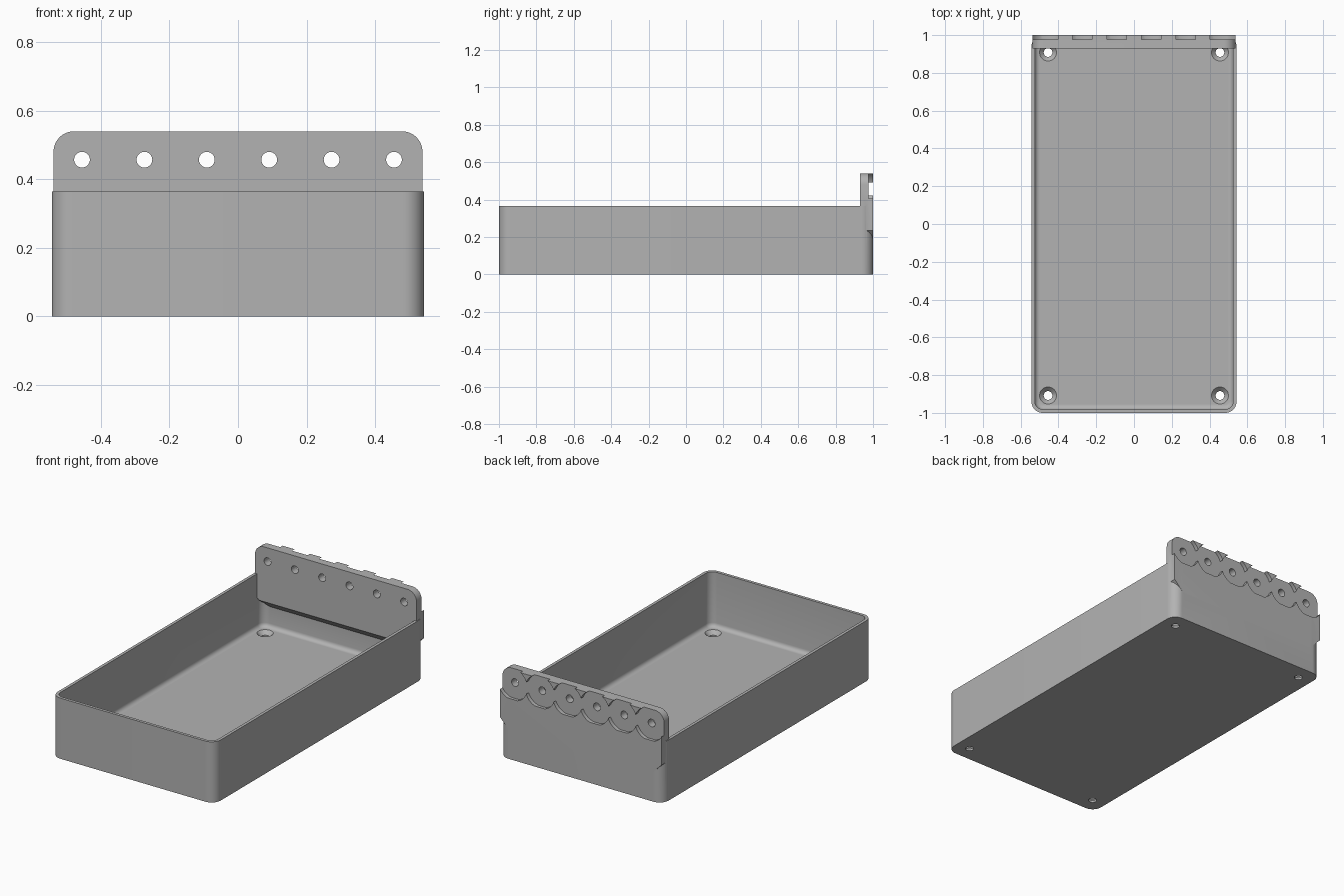
import bpy, bmesh, math
from mathutils import Vector

if "Cube" in bpy.data.objects:
    bpy.data.objects.remove(bpy.data.objects["Cube"])

grey = bpy.data.materials.new("plain grey")
grey.use_nodes = True
COLOUR = (0.45, 0.45, 0.45, 1)
grey.diffuse_color = COLOUR
grey.node_tree.nodes["Principled BSDF"].inputs["Base Color"].default_value = COLOUR

HX, HY, TOP = 0.543, 1.0, 0.365      # tray half sizes and rim height
WALL, FLOOR, FILLET = 0.018, 0.035, 0.025
PLATE_HX, PLATE_TOP, PLATE_Y = 0.538, 0.54, 0.93
HOLE_Z, HOLE_R, PITCH = 0.457, 0.023, 0.182


def loft(name, rings):
    """Closed solid through a stack of equal-length rings."""
    bm = bmesh.new()
    loops = [[bm.verts.new(p) for p in ring] for ring in rings]
    for a, b in zip(loops, loops[1:]):
        for i in range(len(a)):
            j = (i + 1) % len(a)
            bm.faces.new((a[i], a[j], b[j], b[i]))
    bm.faces.new(loops[0])
    bm.faces.new(loops[-1])
    bmesh.ops.recalc_face_normals(bm, faces=bm.faces)
    mesh = bpy.data.meshes.new(name)
    bm.to_mesh(mesh)
    bm.free()
    mesh.materials.append(grey)
    obj = bpy.data.objects.new(name, mesh)
    bpy.context.collection.objects.link(obj)
    return obj


def arc(cx, cy, r, start, end, n):
    steps = [math.radians(start + (end - start) * i / n) for i in range(n + 1)]
    return [(cx + r * math.cos(a), cy + r * math.sin(a)) for a in steps]


def rounded_ring(hx, hy, r, z):
    pts = []
    for k, (sx, sy) in enumerate([(1, 1), (-1, 1), (-1, -1), (1, -1)]):
        pts += arc(sx * (hx - r), sy * (hy - r), r, 90 * k, 90 * k + 90, 10)
    return [Vector((x, y, z)) for x, y in pts]


def circle(x, y, r, n=40):
    return arc(x, y, r, 0, 360, n)[:-1]


def prism_y(name, pts, y0, y1):
    return loft(name, [[(x, y, z) for x, z in pts] for y in (y0, y1)])


def combine(target, tool, operation):
    mod = target.modifiers.new(operation, "BOOLEAN")
    mod.operation, mod.solver, mod.object = operation, "EXACT", tool
    bpy.context.view_layer.objects.active = target
    bpy.ops.object.modifier_apply(modifier=mod.name)
    bpy.data.objects.remove(tool)


# Open tray with a filleted inside floor edge
tray = loft("tray", [rounded_ring(HX, HY, 0.06, z) for z in (0, TOP)])
rings = []
for i in range(6):
    a = math.radians(90 * i / 5)
    inset = WALL + FILLET * (1 - math.sin(a))
    rings.append(rounded_ring(HX - inset, HY - inset, 0.062 - inset,
                              FLOOR + FILLET * (1 - math.cos(a))))
rings.append(rounded_ring(HX - WALL, HY - WALL, 0.062 - WALL, TOP + 0.1))
combine(tray, loft("cavity", rings), "DIFFERENCE")

# Raised hanging plate with rounded top and chamfered bottom corners
r = 0.06
right = [(PLATE_HX - 0.07, 0.165), (PLATE_HX, 0.235)]
right += arc(PLATE_HX - r, PLATE_TOP - r, r, 0, 90, 12)
plate = prism_y("hanging_plate", right + [(-x, z) for x, z in reversed(right)],
                PLATE_Y, HY)

# Sloped support under the inner side of the plate
slope = [(0.9, 0.1), (0.9, 0.24), (0.985, 0.155), (0.985, 0.1)]
combine(plate, loft("slope_cutter", [[(x, y, z) for y, z in slope]
                                     for x in (-0.7, 0.7)]), "DIFFERENCE")

# Overlapping round recesses and screw holes along the plate
for i in range(6):
    x = (i - 2.5) * PITCH
    combine(plate, prism_y("recess", circle(x, HOLE_Z, 0.098), 0.977, 1.1), "DIFFERENCE")
    combine(plate, prism_y("screw_hole", circle(x, HOLE_Z, HOLE_R, 28), 0.8, 1.1), "DIFFERENCE")

combine(tray, plate, "UNION")

# Countersunk holes in the four floor corners
for sx in (-1, 1):
    for sy in (-1, 1):
        profile = [(HOLE_R, -0.05), (HOLE_R, 0.012), (0.045, FLOOR), (0.045, FLOOR + 0.03)]
        sink = loft("countersink", [[(x, y, z) for x, y in circle(sx * 0.455, sy * 0.908, rad, 32)]
                                    for rad, z in profile])
        combine(tray, sink, "DIFFERENCE")

# Smooth curved areas, crisp edges
bpy.ops.object.select_all(action="DESELECT")
tray.select_set(True)
bpy.context.view_layer.objects.active = tray
bpy.ops.object.shade_smooth_by_angle(angle=math.radians(30))
